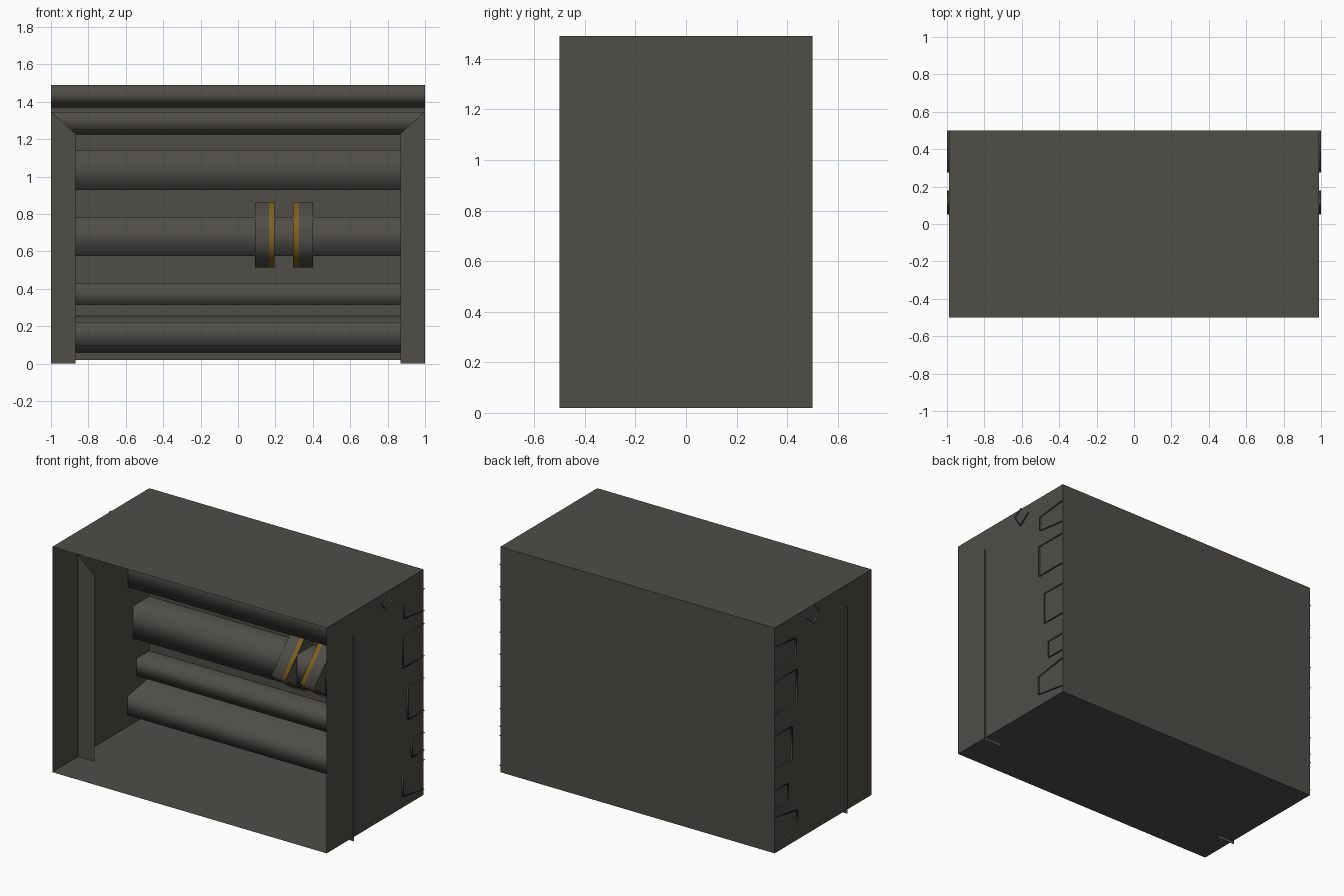
import bpy

if "Cube" in bpy.data.objects:
    bpy.data.objects.remove(bpy.data.objects["Cube"])


def material(name, rgb):
    m = bpy.data.materials.new(name)
    m.diffuse_color = (*rgb, 1)
    m.use_nodes = True
    m.node_tree.nodes["Principled BSDF"].inputs["Base Color"].default_value = m.diffuse_color
    return m


STEEL = material("dark_warm_grey", (0.08, 0.075, 0.064))
GOLD = material("dull_gold", (0.21, 0.12, 0.014))


def add_mesh(name, verts, faces, smooth=False):
    me = bpy.data.meshes.new(name)
    me.from_pydata(verts, [], faces)
    me.materials.append(STEEL)
    me.materials.append(GOLD)
    for p in me.polygons:
        p.use_smooth = smooth
    ob = bpy.data.objects.new(name, me)
    bpy.context.collection.objects.link(ob)
    return ob


def extrude_x(name, profile, xs):
    """Sweep an open (y, z) profile, listed top to front to bottom, along x stations."""
    n = len(profile)
    verts = [(x, y, z) for x in xs for y, z in profile]
    faces = [(s * n + i, s * n + i + 1, (s + 1) * n + i + 1, (s + 1) * n + i)
             for s in range(len(xs) - 1) for i in range(n - 1)]
    return add_mesh(name, verts, faces, smooth=True)


# Thin sheet shell, open at the front
X, Y, Z0, Z1 = 0.99, 0.5, 0.02, 1.49
corners = [(x, y, z) for z in (Z0, Z1) for y in (-Y, Y) for x in (-X, X)]
add_mesh("housing_shell", corners,
         [(0, 2, 3, 1), (4, 5, 7, 6), (2, 6, 7, 3), (0, 4, 6, 2), (1, 3, 7, 5)])

# Flat front posts with mitred tops
for side, s in (("left", -1), ("right", 1)):
    pts = [(s * 1.0, -0.235, 0), (s * 0.87, -0.235, 0),
           (s * 0.87, -0.235, 1.23), (s * 1.0, -0.235, 1.35)]
    add_mesh(side + "_post", pts, [(0, 1, 2, 3) if s < 0 else (3, 2, 1, 0)])

# Ducts on the back wall: front y, front top and bottom z, wall top and bottom z
ducts = [("top_duct", 0.29, 1.345, 1.25, 1.37, 1.225),
         ("upper_duct", 0.28, 1.14, 0.93, 1.14, 0.93),
         ("middle_duct", 0.33, 0.785, 0.575, 0.785, 0.575),
         ("small_duct", 0.37, 0.43, 0.315, 0.43, 0.315),
         ("bottom_duct", 0.275, 0.22, 0.095, 0.255, 0.06)]
for name, y, zt, zb, wt, wb in ducts:
    extrude_x(name, [(Y, wt), (y, zt), (y, zb), (Y, wb)], (-1, 1))

# Tilted rail under the ceiling
extrude_x("ceiling_rail", [(0.11, 1.49), (0.05, 1.45), (0.10, 1.37), (0.18, 1.43)], (-1, 1))

# Wedge collars on the middle duct, each with a gold inner edge
wedge = [(0.495, 0.865), (0.41, 0.865), (0.215, 0.665), (0.41, 0.515), (0.495, 0.515)]
for side, xs, gold_strip in (("left", (0.09, 0.165, 0.195), 1),
                             ("right", (0.295, 0.325, 0.40), 0)):
    ob = extrude_x(side + "_collar", wedge, xs)
    k = len(wedge) - 1
    for p in ob.data.polygons:
        p.material_index = int(p.index // k == gold_strip)
    # flat end plates
    for end, x, order in (("outer", xs[0], 1), ("inner", xs[-1], -1)):
        pts = [(x, y, z) for y, z in wedge][::order]
        add_mesh(f"{side}_collar_{end}_plate", pts, [tuple(range(len(pts)))])
